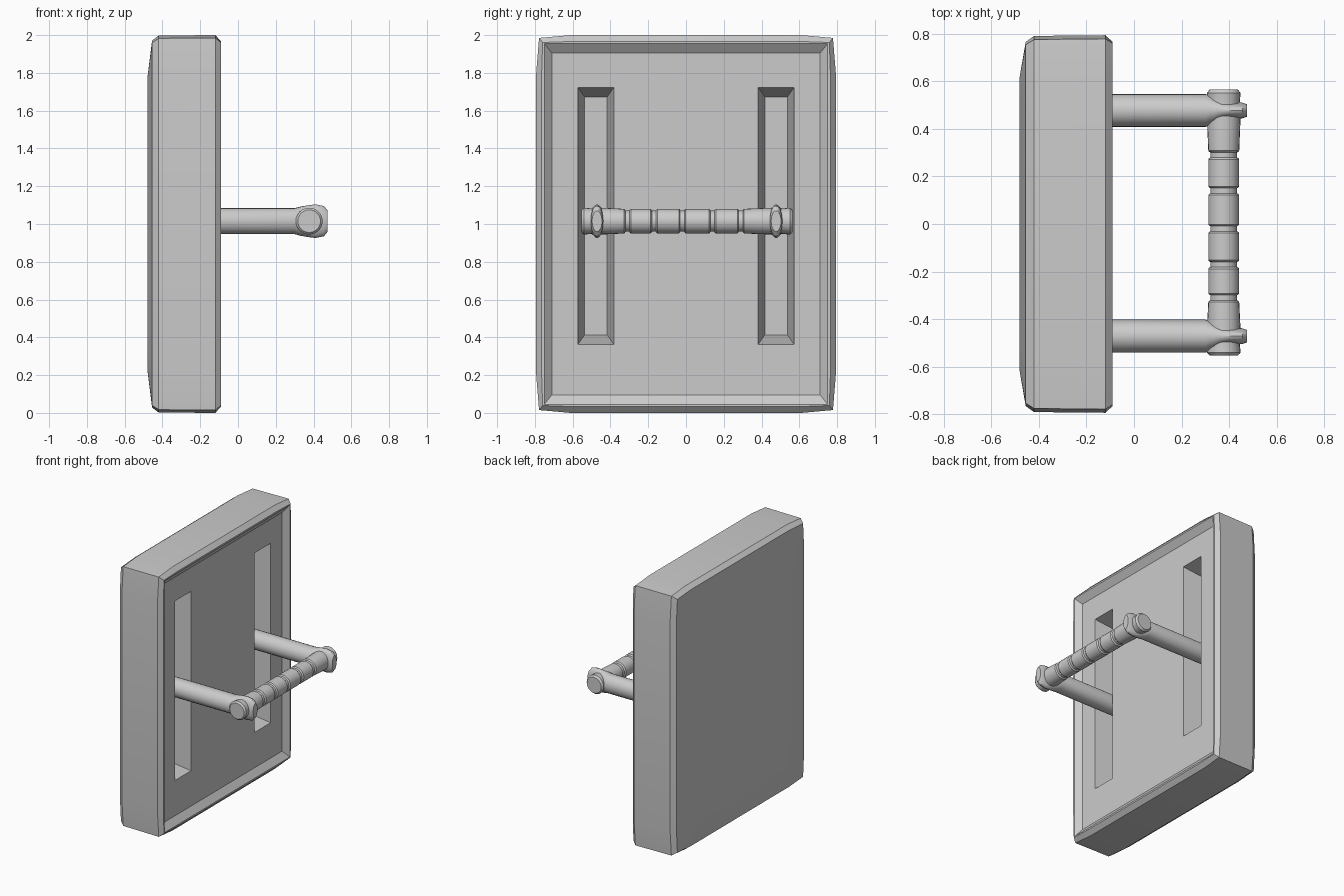
import bpy, bmesh, math

if "Cube" in bpy.data.objects:
    bpy.data.objects.remove(bpy.data.objects["Cube"])

CZ = 1.015  # height of the handle axis


def loft(name, rings, angle=30):
    """Skin a list of equal-length point rings and cap both ends."""
    bm = bmesh.new()
    loops = [[bm.verts.new(p) for p in ring] for ring in rings]
    for a, b in zip(loops, loops[1:]):
        n = len(a)
        for i in range(n):
            j = (i + 1) % n
            bm.faces.new((a[i], a[j], b[j], b[i]))
    bm.faces.new(loops[0][::-1])
    bm.faces.new(loops[-1])
    bmesh.ops.recalc_face_normals(bm, faces=bm.faces)
    mesh = bpy.data.meshes.new(name)
    bm.to_mesh(mesh)
    bm.free()
    ob = bpy.data.objects.new(name, mesh)
    bpy.context.collection.objects.link(ob)
    smooth(ob, angle)
    return ob


def smooth(ob, angle=30):
    bpy.ops.object.select_all(action='DESELECT')
    ob.select_set(True)
    bpy.context.view_layer.objects.active = ob
    bpy.ops.object.shade_smooth_by_angle(angle=math.radians(angle))


def panel_ring(x, hy, hz, b):
    """Rectangle with slightly bowed sides, in the yz plane."""
    q = [(hy, 0.8 * hz), (hy - b, hz - b), (0.77 * hy, hz)]
    pts = q + [(-y, z) for y, z in q[::-1]]
    pts += [(-y, -z) for y, z in q] + [(y, -z) for y, z in q[::-1]]
    return [(x, y, 1 + z) for y, z in pts]


def ellipse(n=24):
    return [(math.cos(2 * math.pi * i / n), math.sin(2 * math.pi * i / n))
            for i in range(n)]


# Pad: domed back, straight sides, chamfered rim and shallow recess
panel = loft("padded_panel", [panel_ring(*r) for r in [
    (-0.48, 0.62, 0.77, 0.0),
    (-0.455, 0.765, 0.972, 0.012),
    (-0.42, 0.79, 0.998, 0.015),
    (-0.12, 0.793, 1.0, 0.015),
    (-0.09, 0.765, 0.967, 0.006),
    (-0.09, 0.75, 0.955, 0.0),
    (-0.127, 0.71, 0.905, 0.0)]])

# Two tapered slots cut into the recess
for s in (-1, 1):
    rings = []
    for x, hy, hz in [(-0.325, 0.06, 0.63), (-0.127, 0.095, 0.68), (0.0, 0.095, 0.68)]:
        rings.append([(x, s * 0.477 + a * hy, 1.043 + b * hz)
                      for a, b in ((-1, -1), (1, -1), (1, 1), (-1, 1))])
    cutter = loft("slot_cutter", rings)
    cutter.hide_render = True
    mod = panel.modifiers.new("slot", 'BOOLEAN')
    mod.operation = 'DIFFERENCE'
    mod.solver = 'EXACT'
    mod.object = cutter
    bpy.context.view_layer.objects.active = panel
    bpy.ops.object.modifier_apply(modifier=mod.name)
    bpy.data.objects.remove(cutter)
smooth(panel)

# Arms: round rods flattening into upright eyes around the grip
arm = [(-0.33, 0.069, 0.069), (0.30, 0.069, 0.069), (0.335, 0.058, 0.078),
       (0.37, 0.042, 0.084), (0.41, 0.034, 0.089), (0.455, 0.033, 0.08),
       (0.475, 0.026, 0.055)]
for side, yc in (("left", -0.471), ("right", 0.477)):
    loft(side + "_arm", [[(x, yc + c * ry, CZ + d * rz) for c, d in ellipse()]
                         for x, ry, rz in arm])

# Grip: turned bar with five grooves and swollen ends
profile = [(-0.552, 0.06), (-0.54, 0.071), (-0.50, 0.067), (-0.43, 0.070)]
for g in (-0.31, -0.17, -0.02, 0.14, 0.29):
    profile += [(g - 0.018, 0.065), (g - 0.013, 0.061), (g - 0.011, 0.056),
                (g + 0.011, 0.056), (g + 0.013, 0.061), (g + 0.018, 0.065)]
profile += [(0.43, 0.070), (0.51, 0.067), (0.55, 0.071), (0.564, 0.06)]
loft("ribbed_grip", [[(0.377 + c * r, y, CZ + d * r) for c, d in ellipse()]
                     for y, r in profile])
